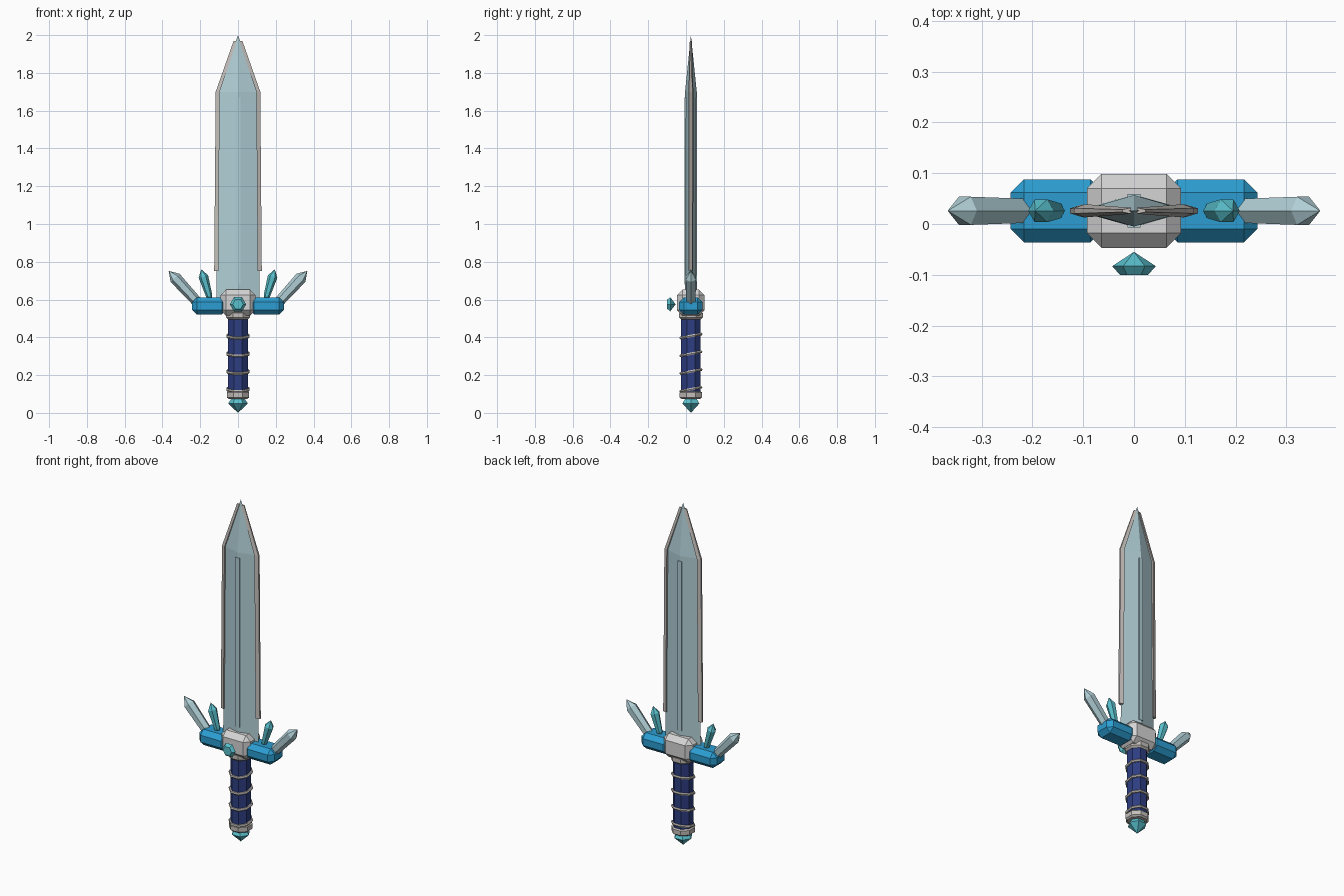
import bpy, bmesh, math
from mathutils import Matrix, Vector

if "Cube" in bpy.data.objects:
    bpy.data.objects.remove(bpy.data.objects["Cube"], do_unlink=True)

YC = 0.026  # centre plane of the sword


def material(name, rgb):
    col = [(c / 255 / 12.92) if c < 11 else ((c / 255 + 0.055) / 1.055) ** 2.4 for c in rgb] + [1.0]
    m = bpy.data.materials.new(name)
    m.use_nodes = True
    m.diffuse_color = col
    m.node_tree.nodes["Principled BSDF"].inputs["Base Color"].default_value = col
    return m


steel = material("pale blue steel", (176, 207, 214))
silver = material("silver", (213, 213, 213))
trim = material("warm silver", (195, 190, 186))
blue = material("guard blue", (44, 158, 210))
navy = material("grip navy", (45, 62, 130))
teal = material("gem teal", (90, 193, 206))


def finish(name, bm, mat):
    bmesh.ops.remove_doubles(bm, verts=bm.verts, dist=1e-5)
    bmesh.ops.recalc_face_normals(bm, faces=bm.faces)
    me = bpy.data.meshes.new(name)
    bm.to_mesh(me)
    bm.free()
    me.materials.append(mat)
    ob = bpy.data.objects.new(name, me)
    bpy.context.collection.objects.link(ob)
    return ob


def loft(name, rings, mat):
    """Skin equal-sized rings of points; a ring may collapse to one point."""
    bm = bmesh.new()
    rows = [[bm.verts.new(p) for p in ring] for ring in rings]
    n = len(rows[0])
    for a, b in zip(rows, rows[1:]):
        for i in range(n):
            j = (i + 1) % n
            bm.faces.new((a[i], a[j], b[j], b[i]))
    for ring, row in ((rings[0], rows[0]), (rings[-1], rows[-1])):
        if (Vector(ring[0]) - Vector(ring[1])).length > 1e-4:
            bm.faces.new(row)
    bmesh.ops.dissolve_degenerate(bm, dist=1e-5, edges=bm.edges)
    return finish(name, bm, mat)


def turned(name, profile, sides, mat, matrix, offset=0.0):
    """Faceted solid of revolution from (radius, height) pairs."""
    rings = []
    for r, h in profile:
        angles = [offset + math.tau * i / sides for i in range(sides)]
        rings.append([matrix @ Vector((r * math.cos(a), r * math.sin(a), h)) for a in angles])
    return loft(name, rings, mat)


def bevel_box(name, lo, hi, bevel, mat):
    bm = bmesh.new()
    bmesh.ops.create_cube(bm, size=1)
    for v in bm.verts:
        v.co = [(l + h) / 2 + c * (h - l) for l, h, c in zip(lo, hi, v.co)]
    if bevel:
        bmesh.ops.bevel(bm, geom=bm.edges[:], offset=bevel, segments=1, affect='EDGES')
    return finish(name, bm, mat)


def at(x, y, z):
    return Matrix.Translation((x, y, z))


# Blade: diamond section tapering to a point
def diamond(w, t, z):
    return [(w, YC, z), (0, YC + t, z), (-w, YC, z), (0, YC - t, z)]


loft("blade", [diamond(0.114, 0.032, 0.6), diamond(0.106, 0.031, 1.7), diamond(0, 0, 2.0)], steel)
bevel_box("blade_ridge", (-0.013, YC - 0.033, 0.68), (0.013, YC + 0.033, 1.67), 0, steel)


# Cutting edges: slim strips following the outline
def edge_ring(s, inner, outer, t, z):
    return [(s * inner, YC - t, z), (s * outer, YC - t * 0.4, z),
            (s * outer, YC + t * 0.4, z), (s * inner, YC + t, z)]


for side, s in (("left", 1), ("right", -1)):
    loft(side + "_cutting_edge",
         [edge_ring(s, 0.104, 0.126, 0.012, 0.75),
          edge_ring(s, 0.097, 0.118, 0.013, 1.7),
          edge_ring(s, 0.006, 0.023, 0.006, 1.97)], trim)

    # Guard arm
    xs = sorted((s * 0.06, s * 0.243))
    bevel_box(side + "_guard_arm", (xs[0], YC - 0.062, 0.52), (xs[1], YC + 0.062, 0.612), 0.026, blue)

    # Large outer crystal and small inner crystal
    for name, base, tip, r, taper, head, mat in (
            ("large_crystal", (0.205, 0.575), (0.367, 0.752), 0.032, 0.85, 0.05, steel),
            ("small_crystal", (0.148, 0.605), (0.195, 0.76), 0.026, 0.65, 0.04, teal)):
        axis = Vector((s * (tip[0] - base[0]), 0, tip[1] - base[1]))
        turn = Matrix.Rotation(math.atan2(axis.x, axis.z), 4, 'Y')
        length = axis.length
        turned(side + "_" + name,
               [(r * taper * 0.6, 0), (r * taper, 0.015), (r, length - head), (0, length)],
               6, mat, at(s * base[0], YC, base[1]) @ turn)

# Guard centre block
bevel_box("guard_block", (-0.093, YC - 0.073, 0.515), (0.093, YC + 0.073, 0.652), 0.029, silver)

# Front gem: flat table outward, point toward the block
turned("front_gem", [(0, -0.028), (0.043, 0), (0.028, 0.017)], 6, teal,
       at(0, -0.083, 0.575) @ Matrix.Rotation(math.pi / 2, 4, 'X'))

# Grip, collars and pommel
eighth = math.pi / 8
turned("grip", [(0.056, 0.1), (0.056, 0.51)], 8, navy, at(0, YC, 0), eighth)
turned("upper_collar", [(0.056, 0.495), (0.068, 0.505), (0.068, 0.53)], 8, trim, at(0, YC, 0), eighth)
turned("lower_collar", [(0.054, 0.074), (0.064, 0.082), (0.064, 0.108), (0.054, 0.116)],
       8, trim, at(0, YC, 0), eighth)
turned("pommel_gem", [(0, 0), (0.052, 0.05), (0.034, 0.076)], 6, teal, at(0, YC, 0))

# Tilted wire rings around the grip
for i in range(4):
    bpy.ops.mesh.primitive_torus_add(
        major_segments=8, minor_segments=6, major_radius=0.059, minor_radius=0.008,
        location=(0, YC, 0.125 + 0.094 * i), rotation=(0.19, 0, 0))
    ring = bpy.context.object
    ring.name = "grip_ring_%d" % (i + 1)
    ring.data.transform(Matrix.Rotation(eighth, 4, 'Z'))
    ring.data.materials.append(trim)
